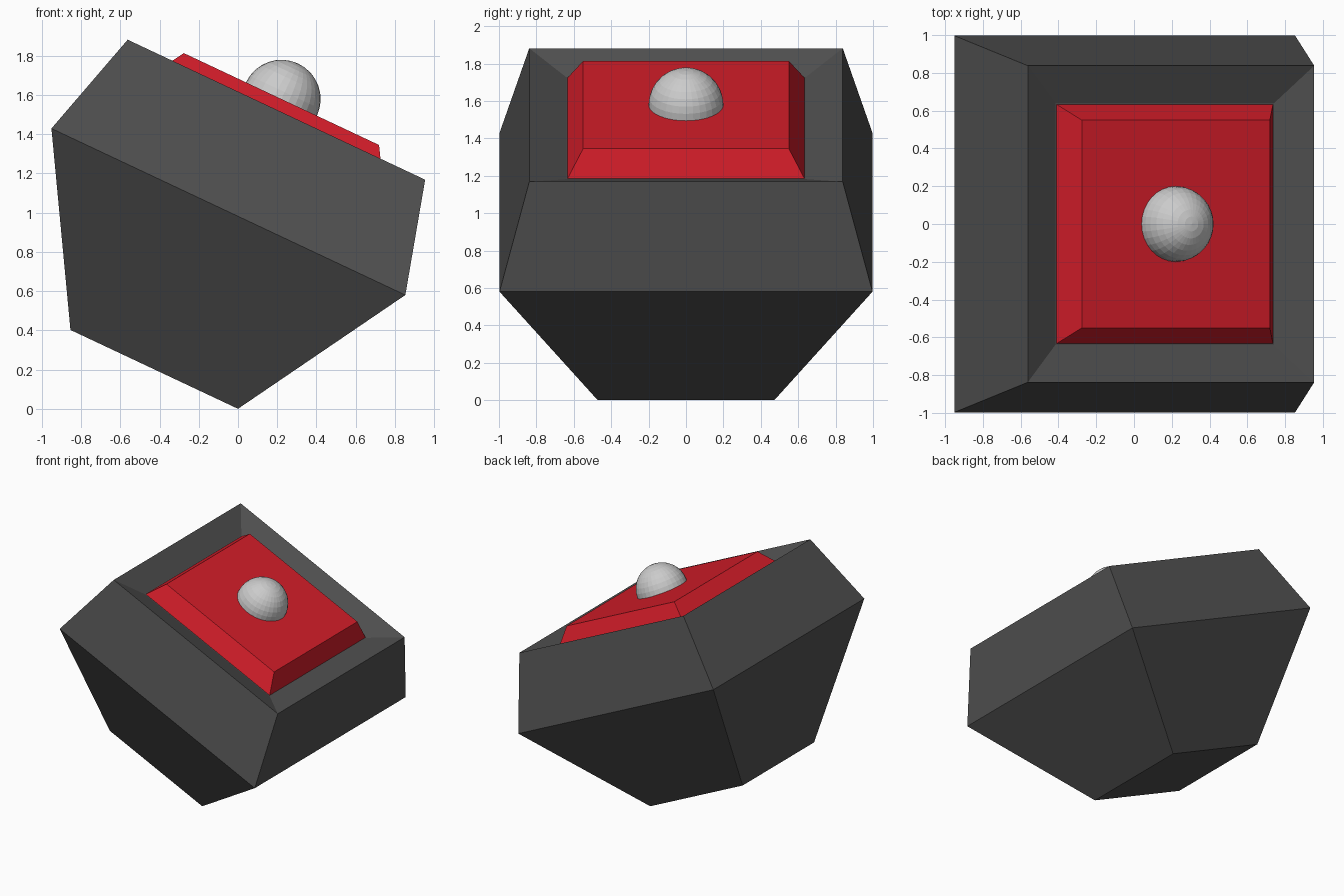
import bpy, bmesh
from math import radians
from mathutils import Matrix

if "Cube" in bpy.data.objects:
    bpy.data.objects.remove(bpy.data.objects["Cube"])

TILT = Matrix.Rotation(radians(25.2), 4, 'Y')
FRAME = TILT @ Matrix.Translation((-0.472, 0, 0))   # whole model leans on one bottom edge


def material(name, color):
    m = bpy.data.materials.new(name)
    m.diffuse_color = (*color, 1)
    m.use_nodes = True
    m.node_tree.nodes["Principled BSDF"].inputs["Base Color"].default_value = m.diffuse_color
    return m


def finish(bm, name, mat=None):
    bmesh.ops.recalc_face_normals(bm, faces=bm.faces)
    bm.transform(FRAME)
    me = bpy.data.meshes.new(name)
    bm.to_mesh(me)
    bm.free()
    ob = bpy.data.objects.new(name, me)
    bpy.context.collection.objects.link(ob)
    if mat:
        me.materials.append(mat)
    return ob


def square_loft(name, levels, mat):
    """Loft square rings given as (half width, height), capped at both ends."""
    bm = bmesh.new()
    rings = [[bm.verts.new((sx * h, sy * h, z))
              for sx, sy in ((-1, -1), (1, -1), (1, 1), (-1, 1))] for h, z in levels]
    for a, b in zip(rings, rings[1:]):
        for i in range(4):
            j = (i + 1) % 4
            bm.faces.new((a[i], a[j], b[j], b[i]))
    bm.faces.new(rings[0])
    bm.faces.new(rings[-1])
    return finish(bm, name, mat)


# Dark housing with a shallow sloped recess in its top
square_loft("housing", [(0.472, 0), (0.997, 0.888), (0.838, 1.463), (0.64, 1.385)],
            material("dark_grey", (0.08, 0.08, 0.08)))

# Red bevelled plate in the recess
square_loft("plate", [(0.633, 1.386), (0.55, 1.523)],
            material("red", (0.65, 0.012, 0.022)))

# Ball sunk halfway into the plate
bm = bmesh.new()
bmesh.ops.create_uvsphere(bm, u_segments=32, v_segments=16, radius=0.2,
                          matrix=Matrix.Translation((0, 0, 1.523)))
finish(bm, "ball")
